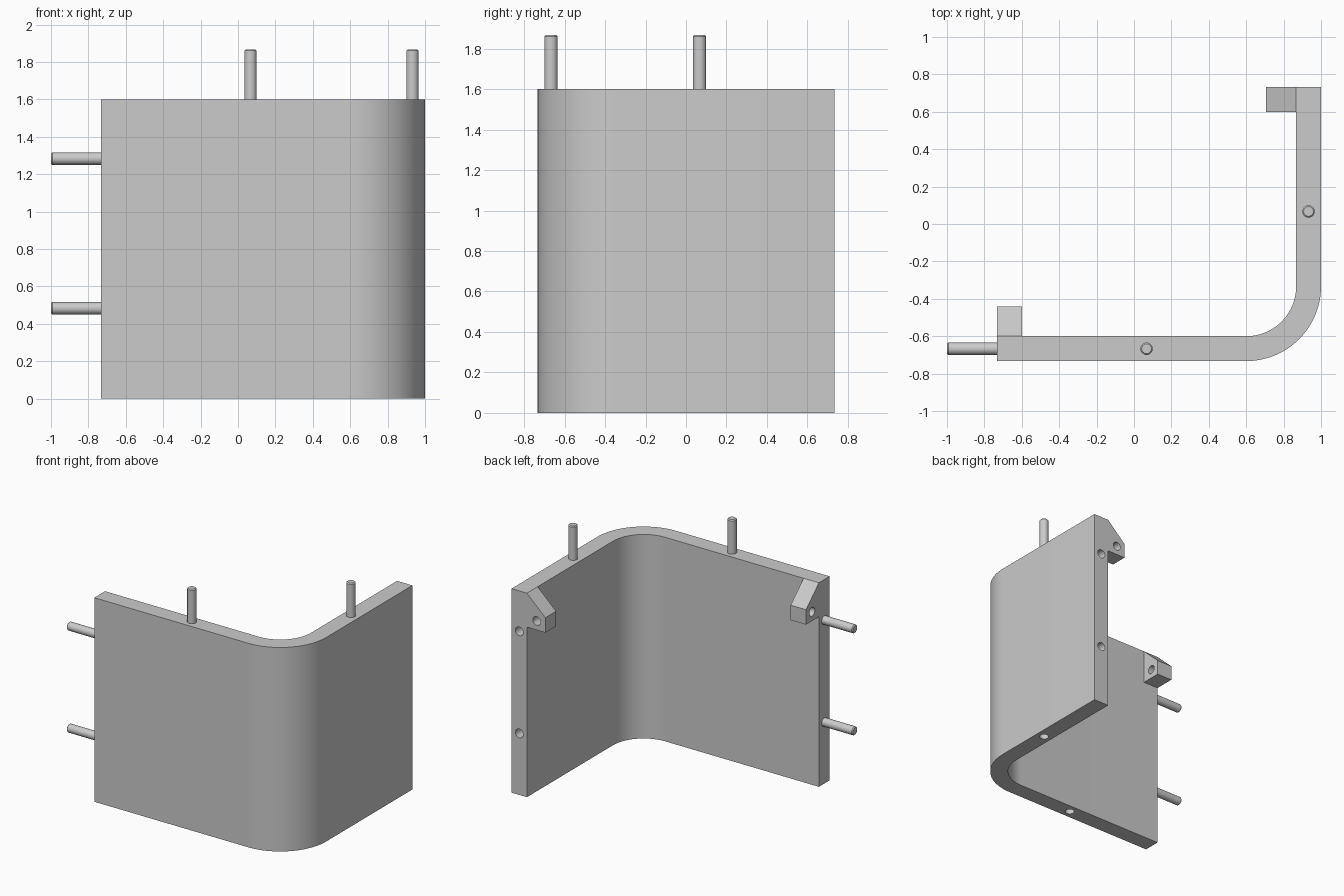
import bpy, bmesh
from math import sin, cos, pi, radians
from mathutils import Vector

if "Cube" in bpy.data.objects:
    bpy.data.objects.remove(bpy.data.objects["Cube"], do_unlink=True)

grey = bpy.data.materials.new("light_grey")
grey.use_nodes = True
GREY = (0.6, 0.6, 0.6, 1)
grey.diffuse_color = GREY
grey.node_tree.nodes["Principled BSDF"].inputs["Base Color"].default_value = GREY

T = 0.133          # wall thickness
H = 1.6            # wall height
END = 0.733        # free ends of both walls
MID = 0.667        # centre line of the front wall
MID_X = 0.933      # centre line of the side wall


def finish(name, bm, smooth=True):
    bmesh.ops.recalc_face_normals(bm, faces=bm.faces)
    mesh = bpy.data.meshes.new(name)
    bm.to_mesh(mesh)
    bm.free()
    mesh.materials.append(grey)
    ob = bpy.data.objects.new(name, mesh)
    bpy.context.collection.objects.link(ob)
    if smooth:
        shade(ob)
    return ob


def shade(ob):
    bpy.ops.object.select_all(action='DESELECT')
    ob.select_set(True)
    bpy.context.view_layer.objects.active = ob
    bpy.ops.object.shade_smooth_by_angle(angle=radians(30))


def extrude(name, points, offset):
    bm = bmesh.new()
    face = bm.faces.new([bm.verts.new(p) for p in points])
    top = bmesh.ops.extrude_face_region(bm, geom=[face])["geom"]
    bmesh.ops.translate(bm, vec=offset, verts=[v for v in top if isinstance(v, bmesh.types.BMVert)])
    return finish(name, bm, False)


def rod(name, start, direction, length, radius, chamfer=0.0):
    """Cylinder from start along direction, with an optional chamfered tip."""
    bm = bmesh.new()
    bmesh.ops.create_cone(bm, cap_ends=True, segments=32, radius1=radius,
                          radius2=radius, depth=length)
    bmesh.ops.translate(bm, vec=(0, 0, length / 2), verts=bm.verts)
    if chamfer:
        rim = [e for e in bm.edges if all(v.co.z > length * 0.9 for v in e.verts)]
        bmesh.ops.bevel(bm, geom=rim, offset=chamfer, segments=1, affect='EDGES')
    ob = finish(name, bm)
    ob.data.transform(Vector(direction).to_track_quat('Z', 'Y').to_matrix().to_4x4())
    ob.location = start
    return ob


def drill(target, name, start, direction, length, radius=0.034):
    cutter = rod(name, start, direction, length, radius)
    cutter.hide_render = True
    mod = target.modifiers.new(name, 'BOOLEAN')
    mod.object, mod.operation, mod.solver = cutter, 'DIFFERENCE', 'EXACT'
    bpy.context.view_layer.objects.active = target
    bpy.ops.object.modifier_apply(modifier=name)
    bpy.data.objects.remove(cutter, do_unlink=True)


def arc(radius):
    return [(0.6 + radius * sin(a), -0.333 - radius * cos(a), 0)
            for a in (i * pi / 48 for i in range(25))]


# Rounded corner wall
outline = ([(-END, -END, 0)] + arc(0.4) + [(1, END, 0), (1 - T, END, 0)]
           + arc(0.4 - T)[::-1] + [(-END, T - END, 0)])
wall = extrude("corner_wall", outline, (0, 0, H))

# Pegs on top with matching sockets underneath
for side, x, y in (("front", 0.067, -MID), ("side", MID_X, 0.067)):
    rod(side + "_top_peg", (x, y, H - 0.002), (0, 0, 1), 0.269, 0.033, 0.007)
    drill(wall, side + "_bottom_socket", (x, y, -0.02), (0, 0, 1), 0.3)

# Pegs on the front wall end, sockets in the side wall end
for level, z in (("lower", 0.483), ("upper", 1.283)):
    rod(level + "_end_peg", (-END + 0.002, -MID, z), (-1, 0, 0), 0.269, 0.033, 0.007)
    drill(wall, level + "_end_socket", (MID_X, END + 0.02, z), (0, -1, 0), 0.3)
shade(wall)

# Sloped screw lugs on the inner faces: (reach, height)
PROFILE = [(0, H), (0.16, 1.45), (0.16, 1.333), (0, 1.333)]
front_lug = extrude("front_wall_lug", [(-END, T - END + r, z) for r, z in PROFILE], (T, 0, 0))
drill(front_lug, "front_lug_hole", (-END - 0.05, T - END + 0.085, 1.405), (1, 0, 0), 0.25)
side_lug = extrude("side_wall_lug", [(1 - T - r, END, z) for r, z in PROFILE], (0, -T, 0))
drill(side_lug, "side_lug_hole", (1 - T - 0.085, END + 0.05, 1.405), (0, -1, 0), 0.25)
for lug in (front_lug, side_lug):
    shade(lug)
